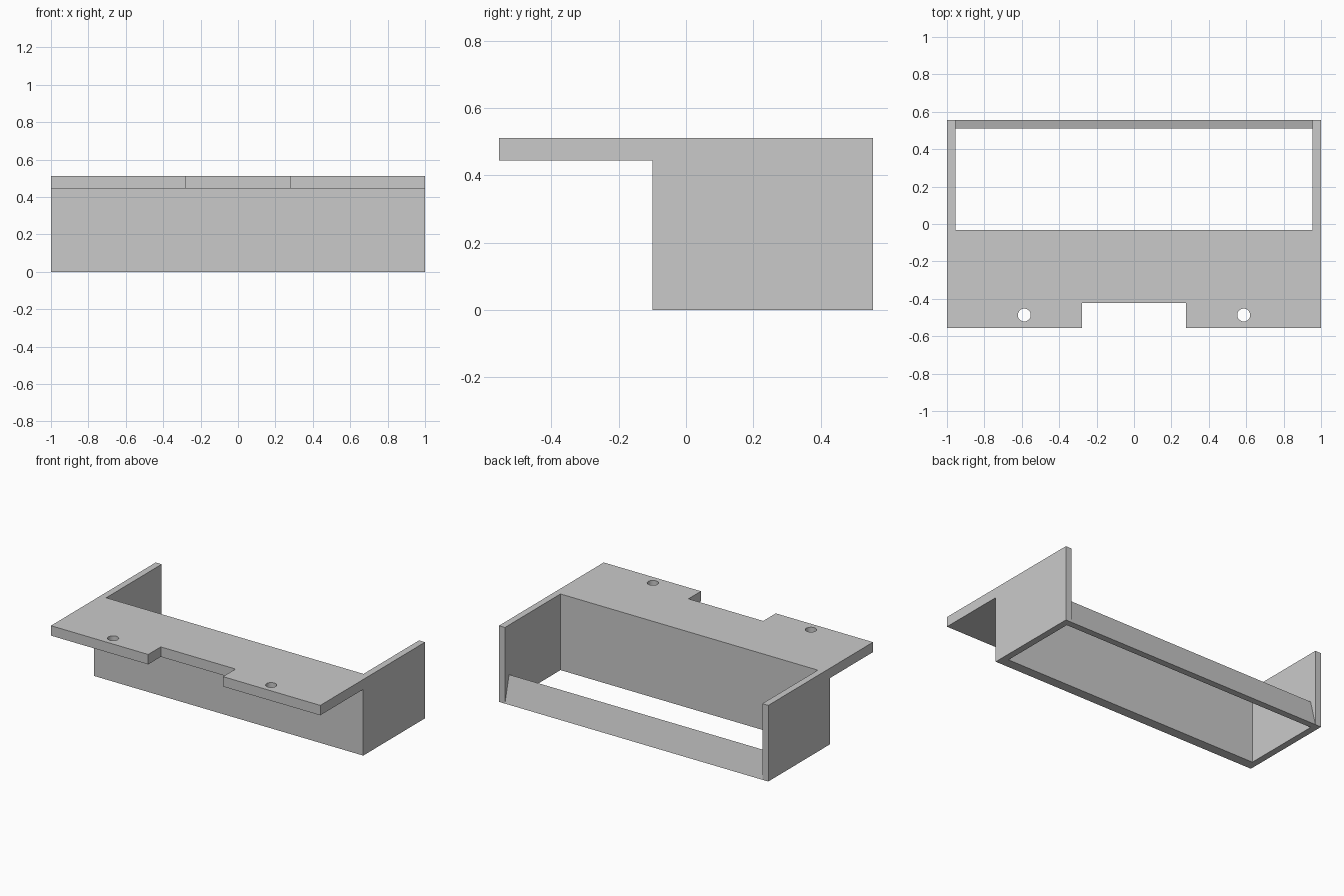
import bpy
import bmesh
from mathutils import Vector

if "Cube" in bpy.data.objects:
    bpy.data.objects.remove(bpy.data.objects["Cube"], do_unlink=True)

# Main dimensions
MM = 2 / 90
HALF_X, HALF_Y, TOP = 45 * MM, 25 * MM, 23 * MM
WALL, PLATE = 2 * MM, 3 * MM
SHELF_Z = TOP - PLATE
INNER_X = HALF_X - WALL
WALL_Y = -0.10
INNER_Y = WALL_Y + PLATE

grey = bpy.data.materials.new("light grey")
grey.use_nodes = True
colour = (0.59, 0.59, 0.59, 1)
grey.diffuse_color = colour
grey.node_tree.nodes["Principled BSDF"].inputs["Base Color"].default_value = colour


def prism(name, points, offset):
    """Extrude a closed outline of 3D points along an offset."""
    bm = bmesh.new()
    face = bm.faces.new([bm.verts.new(p) for p in points])
    ext = bmesh.ops.extrude_face_region(bm, geom=[face], use_keep_orig=True)
    moved = [v for v in ext["geom"] if isinstance(v, bmesh.types.BMVert)]
    bmesh.ops.translate(bm, verts=moved, vec=Vector(offset))
    bmesh.ops.recalc_face_normals(bm, faces=bm.faces)
    mesh = bpy.data.meshes.new(name)
    bm.to_mesh(mesh)
    bm.free()
    mesh.materials.append(grey)
    obj = bpy.data.objects.new(name, mesh)
    bpy.context.collection.objects.link(obj)
    return obj


def box(name, x0, x1, y0, y1, z0, z1):
    outline = [(x0, y0, z0), (x1, y0, z0), (x1, y1, z0), (x0, y1, z0)]
    return prism(name, outline, (0, 0, z1 - z0))


# Mounting shelf with a front notch, fitted between the side walls at the back
notch_x, notch_y = 12.5 * MM, -HALF_Y + 6 * MM
half = [(notch_x, notch_y), (notch_x, -HALF_Y), (HALF_X, -HALF_Y),
        (HALF_X, WALL_Y), (INNER_X, WALL_Y), (INNER_X, INNER_Y)]
outline = half + [(-x, y) for x, y in reversed(half)]
shelf = prism("mounting_shelf", [(x, y, SHELF_Z) for x, y in outline], (0, 0, PLATE))

# Screw holes through the shelf
for side in (-1, 1):
    bpy.ops.mesh.primitive_cylinder_add(
        vertices=32, radius=1.55 * MM, depth=0.3,
        location=(side * 26.4 * MM, -HALF_Y + 3.1 * MM, SHELF_Z + PLATE / 2))
    cutter = bpy.context.object
    cutter.data.materials.append(grey)
    cut = shelf.modifiers.new("screw hole", 'BOOLEAN')
    cut.operation, cut.solver, cut.object = 'DIFFERENCE', 'EXACT', cutter
    bpy.ops.object.select_all(action='DESELECT')
    bpy.context.view_layer.objects.active = shelf
    shelf.select_set(True)
    bpy.ops.object.modifier_apply(modifier=cut.name)
    bpy.data.objects.remove(cutter, do_unlink=True)
bpy.ops.object.shade_smooth_by_angle()

# Front wall below the shelf
box("front_wall", -INNER_X, INNER_X, WALL_Y, INNER_Y, 0, SHELF_Z)

# Side walls
box("right_wall", -HALF_X, -INNER_X, WALL_Y, HALF_Y, 0, TOP)
box("left_wall", INNER_X, HALF_X, WALL_Y, HALF_Y, 0, TOP)

# Wedge-shaped retaining lip along the back
lip = [(-INNER_X, HALF_Y - WALL, 0), (-INNER_X, HALF_Y, 0),
       (-INNER_X, HALF_Y - WALL, 8 * MM)]
prism("back_lip", lip, (2 * INNER_X, 0, 0))
